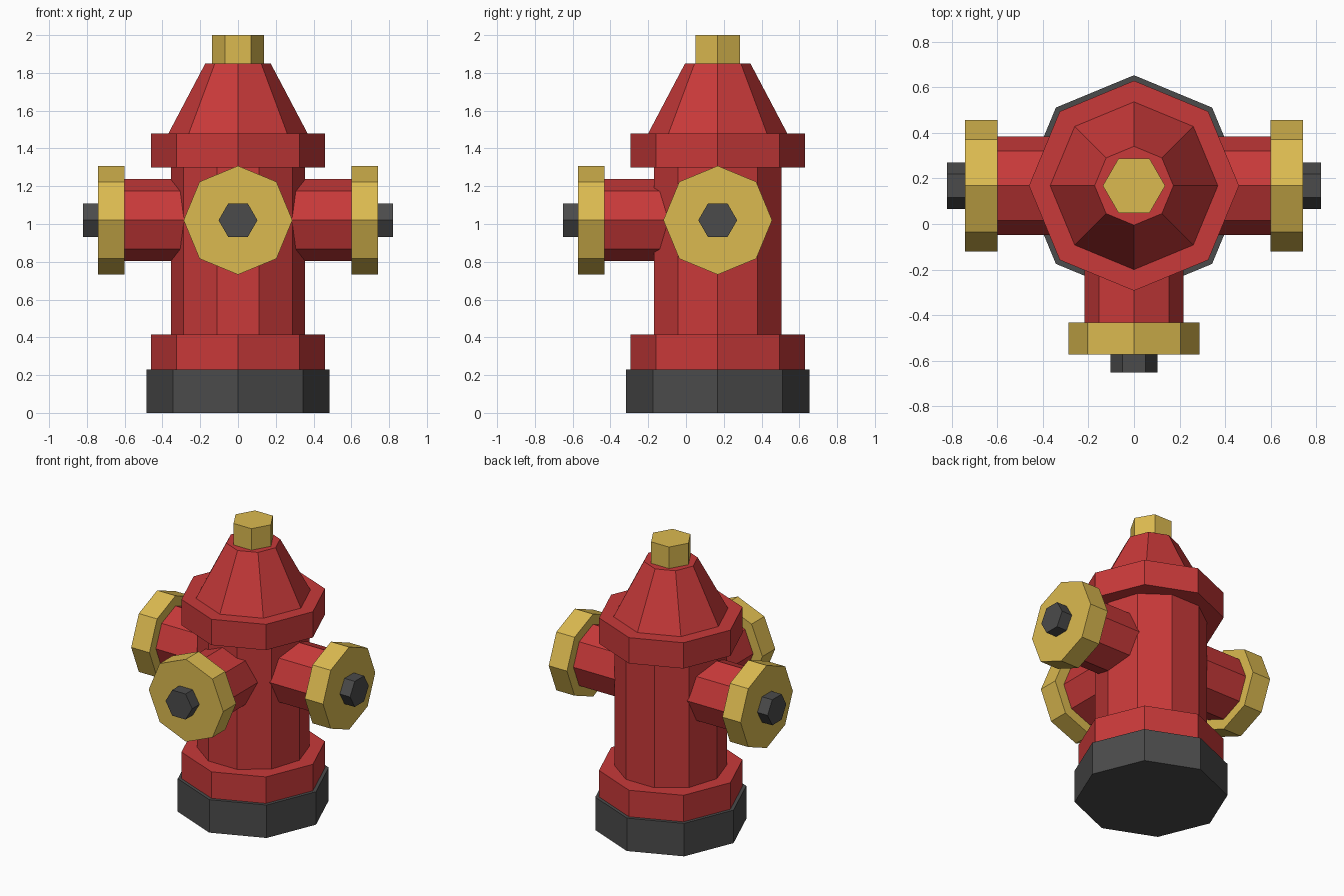
import bpy, bmesh, math
from mathutils import Vector

if "Cube" in bpy.data.objects:
    bpy.data.objects.remove(bpy.data.objects["Cube"])

YC = 0.168   # y of the hydrant's vertical axis
ZN = 1.02    # height of the outlets


def material(name, rgb):
    m = bpy.data.materials.new(name)
    m.diffuse_color = (*rgb, 1)
    m.use_nodes = True
    m.node_tree.nodes["Principled BSDF"].inputs["Base Color"].default_value = m.diffuse_color
    return m


RED = material("red paint", (0.578, 0.041, 0.041))
GOLD = material("gold paint", (0.71, 0.49, 0.08))
GREY = material("dark grey", (0.07, 0.07, 0.07))


def prism(name, mat, sides, origin, axis, start, end, r1, r2=None):
    """Flat-sided prism or cone along axis, first corner on a horizontal direction."""
    d, o = Vector(axis), Vector(origin)
    u = Vector((1, 0, 0)) if abs(d.x) < 0.5 else Vector((0, 1, 0))
    v = d.cross(u)
    bm = bmesh.new()
    rings = []
    for t, r in ((start, r1), (end, r1 if r2 is None else r2)):
        angles = [2 * math.pi * i / sides for i in range(sides)]
        rings.append([bm.verts.new(o + d * t + (u * math.cos(a) + v * math.sin(a)) * r)
                      for a in angles])
    bm.faces.new(rings[0])
    bm.faces.new(rings[1])
    for i in range(sides):
        j = (i + 1) % sides
        bm.faces.new((rings[0][i], rings[0][j], rings[1][j], rings[1][i]))
    bmesh.ops.recalc_face_normals(bm, faces=bm.faces)
    mesh = bpy.data.meshes.new(name)
    bm.to_mesh(mesh)
    bm.free()
    mesh.materials.append(mat)
    bpy.context.collection.objects.link(bpy.data.objects.new(name, mesh))


# Upright parts, bottom to top
up, foot = (0, 0, 1), (0, YC, 0)
prism("base", GREY, 8, foot, up, 0, 0.23, 0.485)
prism("lower_flange", RED, 8, foot, up, 0.23, 0.415, 0.461)
prism("barrel", RED, 10, foot, up, 0.415, 1.30, 0.356)
prism("upper_flange", RED, 8, foot, up, 1.30, 1.48, 0.461)
prism("bonnet", RED, 8, foot, up, 1.48, 1.85, 0.368, 0.173)
prism("top_nut", GOLD, 6, foot, up, 1.85, 2.0, 0.137)

# Outlets: pipe, cap and nut on the left, right and front
hub = (0, YC, ZN)
for side, axis in (("left", (-1, 0, 0)), ("right", (1, 0, 0)), ("front", (0, -1, 0))):
    s = 0.60  # distance from the axis to the back of the cap
    prism(side + "_pipe", RED, 8, hub, axis, 0.1, s, 0.217)
    prism(side + "_cap", GOLD, 8, hub, axis, s, s + 0.141, 0.288)
    prism(side + "_nut", GREY, 6, hub, axis, s + 0.141, s + 0.22, 0.103)
